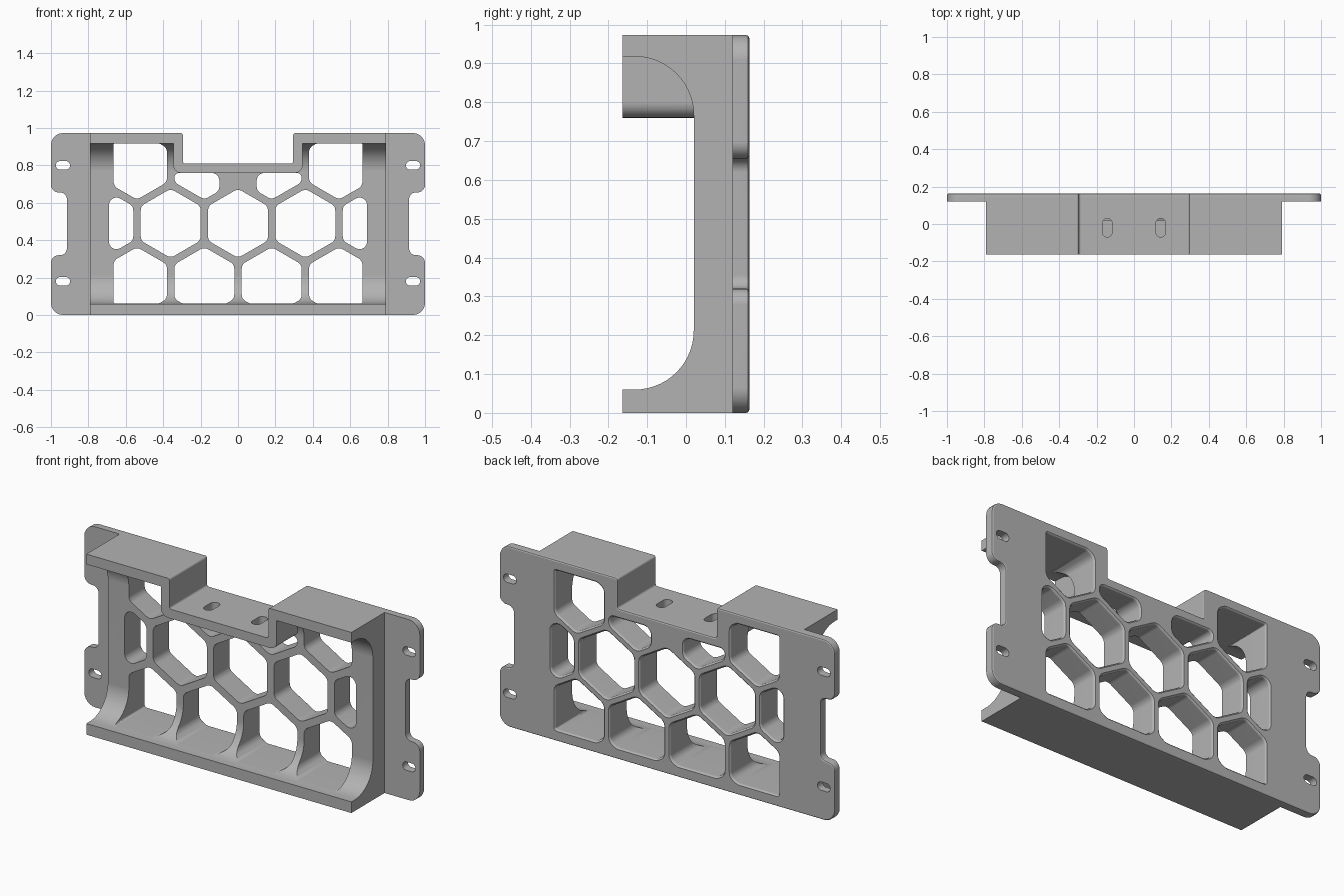
import bpy, bmesh, math
from mathutils import Vector

if "Cube" in bpy.data.objects:
    bpy.data.objects.remove(bpy.data.objects["Cube"], do_unlink=True)

grey = bpy.data.materials.new("plain grey")
grey.use_nodes = True
grey.diffuse_color = (0.45, 0.45, 0.45, 1)
grey.node_tree.nodes["Principled BSDF"].inputs["Base Color"].default_value = (0.45, 0.45, 0.45, 1)

WIDTH, BODY, DEPTH, TOP = 1.0, 0.79, 0.163, 0.973
NOTCH_X, NOTCH_Z, WALL = 0.295, 0.81, 0.05


def fillet(corners, steps=6):
    """Round each (x, z, radius) corner of a closed outline."""
    out, n = [], len(corners)
    for i, (x, z, r) in enumerate(corners):
        p = Vector((x, z))
        a = Vector(corners[i - 1][:2]) - p
        b = Vector(corners[(i + 1) % n][:2]) - p
        half = a.angle(b) / 2
        t = min(r / math.tan(half), a.length * 0.49, b.length * 0.49)
        if r <= 0 or t < 1e-4:
            out.append(p)
            continue
        r = t * math.tan(half)
        a.normalize()
        b.normalize()
        centre = p + (a + b).normalized() * (r / math.sin(half))
        start, end = p + a * t - centre, p + b * t - centre
        sweep = start.angle_signed(end)
        for k in range(steps + 1):
            ang = -sweep * k / steps
            c, s = math.cos(ang), math.sin(ang)
            out.append(centre + Vector((start.x * c - start.y * s, start.x * s + start.y * c)))
    return out


def grow(pts, d):
    """Offset a counter-clockwise outline outwards by d."""
    if not d:
        return pts
    out = []
    for i, p in enumerate(pts):
        e1 = (p - pts[i - 1]).normalized()
        e2 = (pts[(i + 1) % len(pts)] - p).normalized()
        n1, n2 = Vector((e1.y, -e1.x)), Vector((e2.y, -e2.x))
        m = (n1 + n2).normalized()
        out.append(p + m * d / max(m.dot(n1), 0.3))
    return out


def loft(name, pts, stations, place):
    """Skin an outline through (distance, offset) stations."""
    bm = bmesh.new()
    rings = [[bm.verts.new(place(p.x, p.y, d)) for p in grow(pts, off)] for d, off in stations]
    n = len(pts)
    for lo, hi in zip(rings, rings[1:]):
        for i in range(n):
            bm.faces.new((lo[i], lo[(i + 1) % n], hi[(i + 1) % n], hi[i]))
    bm.faces.new(rings[0][::-1])
    bm.faces.new(rings[-1])
    bmesh.ops.recalc_face_normals(bm, faces=bm.faces)
    mesh = bpy.data.meshes.new(name)
    bm.to_mesh(mesh)
    bm.free()
    ob = bpy.data.objects.new(name, mesh)
    bpy.context.collection.objects.link(ob)
    mesh.materials.append(grey)
    return ob


def along_y(x, z, d): return (x, d, z)
def along_x(y, z, d): return (d, y, z)
def along_z(x, y, d): return (x, y, d)


def apply(ob, mod):
    bpy.context.view_layer.objects.active = ob
    bpy.ops.object.modifier_apply(modifier=mod.name)


def combine(ob, other, operation):
    mod = ob.modifiers.new("combine", "BOOLEAN")
    mod.operation, mod.solver, mod.object = operation, "EXACT", other
    apply(ob, mod)
    bpy.data.objects.remove(other, do_unlink=True)


def mirrored(half):
    """Full outline from its right half, listed bottom to top."""
    return half + [(-x, z, r) for x, z, r in reversed(half)]


def clip(poly, axis, limit, sign):
    """Keep the part of a polygon where sign * coordinate <= sign * limit."""
    out = []
    for i, q in enumerate(poly):
        p = poly[i - 1]
        dp, dq = sign * (p[axis] - limit), sign * (q[axis] - limit)
        if dp * dq < 0:
            out.append(p.lerp(q, dp / (dp - dq)))
        if dq <= 0:
            out.append(q)
    return out


# Deep body with a step cut into its top
notch = [(NOTCH_X, TOP, 0.012), (NOTCH_X, NOTCH_Z, 0.012)]
holder = loft("honeycomb_bracket", fillet(mirrored([(BODY, 0, 0), (BODY, TOP, 0)] + notch)),
              [(-DEPTH, 0), (0.14, 0)], along_y)

# Open front channel with rounded back corners, kept clear of the stepped shelf
cavity = loft("cavity_cutter", fillet([(-0.3, 0.06, 0), (0.02, 0.06, 0.152),
                                       (0.02, 0.918, 0.152), (-0.3, 0.918, 0)], 14),
              [(-1.2, 0), (1.2, 0)], along_x)
shelf_x, shelf_z = NOTCH_X + WALL, NOTCH_Z - WALL
shelf = loft("shelf_keeper", fillet(mirrored([(shelf_x, shelf_z, 0.04), (shelf_x, 1.2, 0)])),
             [(-0.5, 0), (0.5, 0)], along_y)
combine(cavity, shelf, "DIFFERENCE")
combine(holder, cavity, "DIFFERENCE")

# Mounting flange with waisted sides and a bevelled rear rim
waist = [(WIDTH, 0, 0.065), (WIDTH, 0.32, 0.07), (0.915, 0.32, 0.035),
         (0.915, 0.655, 0.035), (WIDTH, 0.655, 0.07), (WIDTH, TOP, 0.065)]
flange = loft("flange", fillet(mirrored(waist + notch)),
              [(0.12, 0), (0.155, 0), (0.16, -0.002), (DEPTH, -0.007)], along_y)
combine(holder, flange, "UNION")

# Honeycomb openings: three staggered rows, trimmed to the frame
PITCH, APOTHEM, MID_Z = 0.36, 0.16, 0.49
ROW = PITCH * math.sin(math.radians(60))
cells = [(i * PITCH, MID_Z, 0.69) for i in (-2, -1, 0, 1, 2)]
for row in (-1, 1):
    cells += [(i * PITCH, MID_Z + row * ROW, 0.665) for i in (-1.5, -0.5, 0.5, 1.5)]
for cx, cz, side in cells:
    radius = APOTHEM / math.cos(math.radians(30))
    poly = [Vector((cx + radius * math.cos(math.radians(a)), cz + radius * math.sin(math.radians(a))))
            for a in range(30, 390, 60)]
    under_shelf = cz > MID_Z + 0.1 and abs(cx) < PITCH
    poly = clip(poly, 0, side, 1)
    poly = clip(poly, 0, -side, -1)
    poly = clip(poly, 1, 0.061, -1)
    poly = clip(poly, 1, shelf_z - 0.001 if under_shelf else 0.917, 1)
    if under_shelf:
        s = math.copysign(1, cx)
        poly = clip(poly, 0, 0.1 * s, -s)
    cell = loft("cell_cutter", fillet([(p.x, p.y, 0.04) for p in poly]),
                [(-0.25, 0), (0.153, 0), (0.159, 0.003), (DEPTH, 0.008), (0.2, 0.008)], along_y)
    combine(holder, cell, "DIFFERENCE")


def slot(cx, cy, w, h, span, place):
    r = min(w, h) / 2
    pts = fillet([(cx - w / 2, cy - h / 2, r), (cx + w / 2, cy - h / 2, r),
                  (cx + w / 2, cy + h / 2, r), (cx - w / 2, cy + h / 2, r)], 8)
    cutter = loft("slot_cutter", pts, [(span[0], 0), (span[1], 0)], place)
    combine(holder, cutter, "DIFFERENCE")


# Screw slots in the flange ears and in the shelf
for s in (-1, 1):
    for z in (0.18, 0.80):
        slot(s * 0.936, z, 0.076, 0.045, (0.05, 0.3), along_y)
    slot(s * 0.143, -0.02, 0.052, 0.1, (0.74, 0.9), along_z)

# Clean shading: smooth curves, crisp edges
bpy.ops.object.select_all(action="DESELECT")
holder.select_set(True)
bpy.context.view_layer.objects.active = holder
bpy.ops.object.shade_smooth_by_angle(angle=math.radians(30))
weighted = holder.modifiers.new("weighted normals", "WEIGHTED_NORMAL")
weighted.keep_sharp = True
